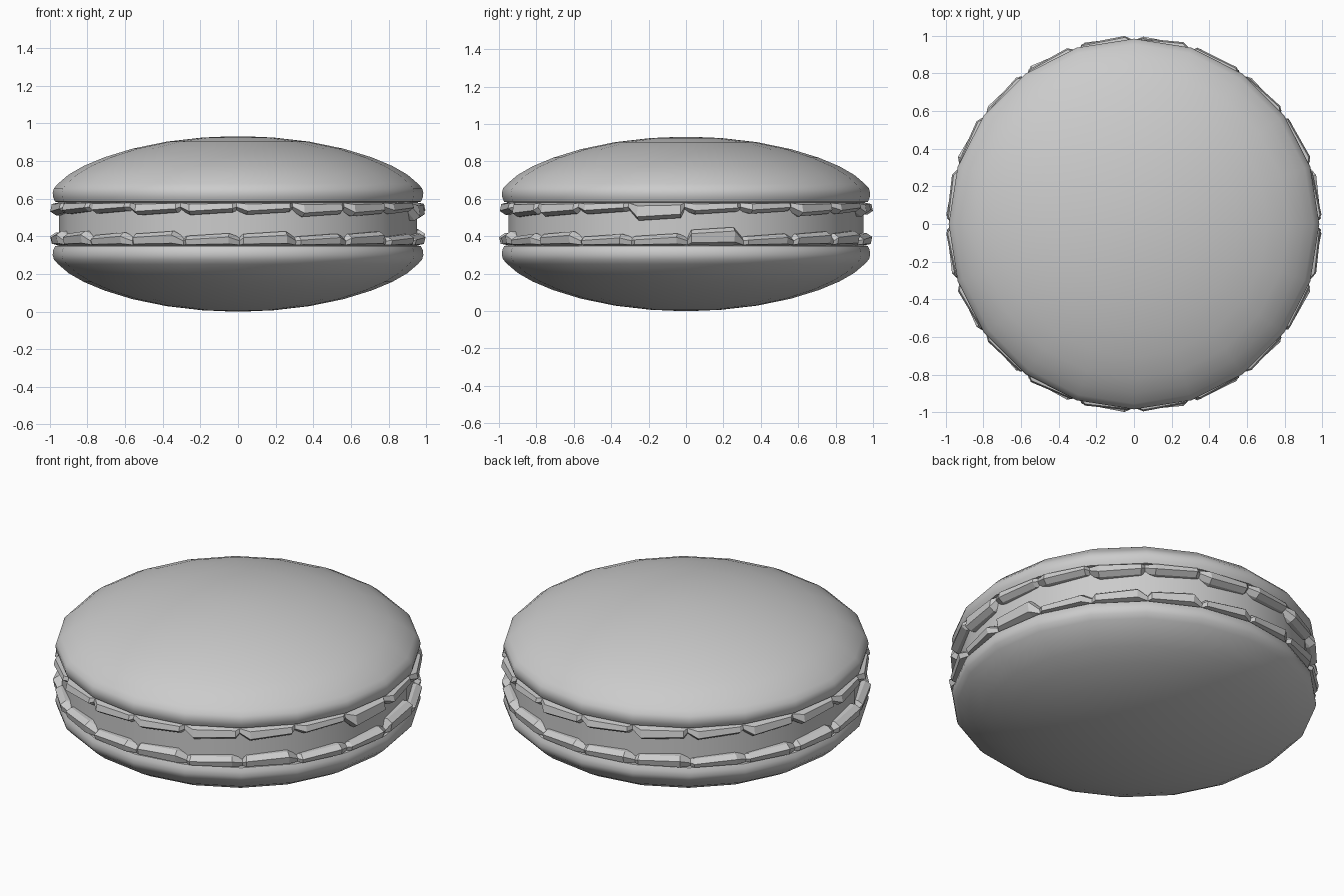
import bpy, bmesh, math, random

if "Cube" in bpy.data.objects:
    bpy.data.objects.remove(bpy.data.objects["Cube"])

random.seed(4)
SIDES = 20
MID = 0.466          # height of the symmetry plane
STEP = 2 * math.pi / SIDES


def finish(name, bm, smooth):
    bmesh.ops.recalc_face_normals(bm, faces=bm.faces)
    me = bpy.data.meshes.new(name)
    bm.to_mesh(me)
    bm.free()
    ob = bpy.data.objects.new(name, me)
    bpy.context.collection.objects.link(ob)
    ob.location.z = MID
    if smooth:
        bpy.ops.object.select_all(action='DESELECT')
        ob.select_set(True)
        bpy.context.view_layer.objects.active = ob
        bpy.ops.object.shade_smooth_by_angle(angle=math.radians(40))
    return ob


def lathe(name, profile):
    # rings around z from (radius, z) points, closed with caps
    bm = bmesh.new()
    rings = [[bm.verts.new((r * math.cos(i * STEP), r * math.sin(i * STEP), z))
              for i in range(SIDES)] for r, z in profile]
    for a, b in zip(rings, rings[1:]):
        for i in range(SIDES):
            j = (i + 1) % SIDES
            bm.faces.new((a[i], a[j], b[j], b[i]))
    bm.faces.new(rings[0])
    bm.faces.new(rings[-1])
    return finish(name, bm, True)


def flip_copy(ob, name):
    # lower half is the upper half turned over about x
    c = ob.copy()
    c.name = name
    c.rotation_euler.x = math.pi
    bpy.context.collection.objects.link(c)


# domed shells
shell = lathe("top_shell", [(0.95, 0.114), (0.972, 0.118), (0.982, 0.14), (0.985, 0.165),
                            (0.978, 0.19), (0.955, 0.215), (0.90, 0.262), (0.82, 0.308),
                            (0.71, 0.354), (0.56, 0.40), (0.38, 0.437), (0.19, 0.459),
                            (0.05, 0.465)])
flip_copy(shell, "bottom_shell")

# filling disc
lathe("filling", [(0.95, -0.115), (0.95, 0.115)])

# ragged foot: long chips separated by short raised notches
bm = bmesh.new()
rings = []
for k in range(SIDES):
    dip = 0.03 if k == SIDES - 1 else random.uniform(-0.008, 0.012)
    for offset, radius, drop in ((-0.008, 0.972, 0.0), (0.05, 1.0, 0.022 + dip),
                                 (STEP - 0.03, 0.993, 0.008 + dip)):
        a = k * STEP + offset
        r = radius + random.uniform(-0.006, 0.003)
        section = ((0.94, 0.116), (r - 0.008, 0.112 - drop * 0.3),
                   (r, 0.09 - drop), (r - 0.03, 0.07 - drop), (0.94, 0.07 - drop))
        rings.append([bm.verts.new((q * math.cos(a), q * math.sin(a), z))
                      for q, z in section])
for a, b in zip(rings, rings[1:] + rings[:1]):
    for i in range(5):
        j = (i + 1) % 5
        bm.faces.new((a[i], a[j], b[j], b[i]))
foot = finish("top_foot", bm, False)
flip_copy(foot, "bottom_foot")
